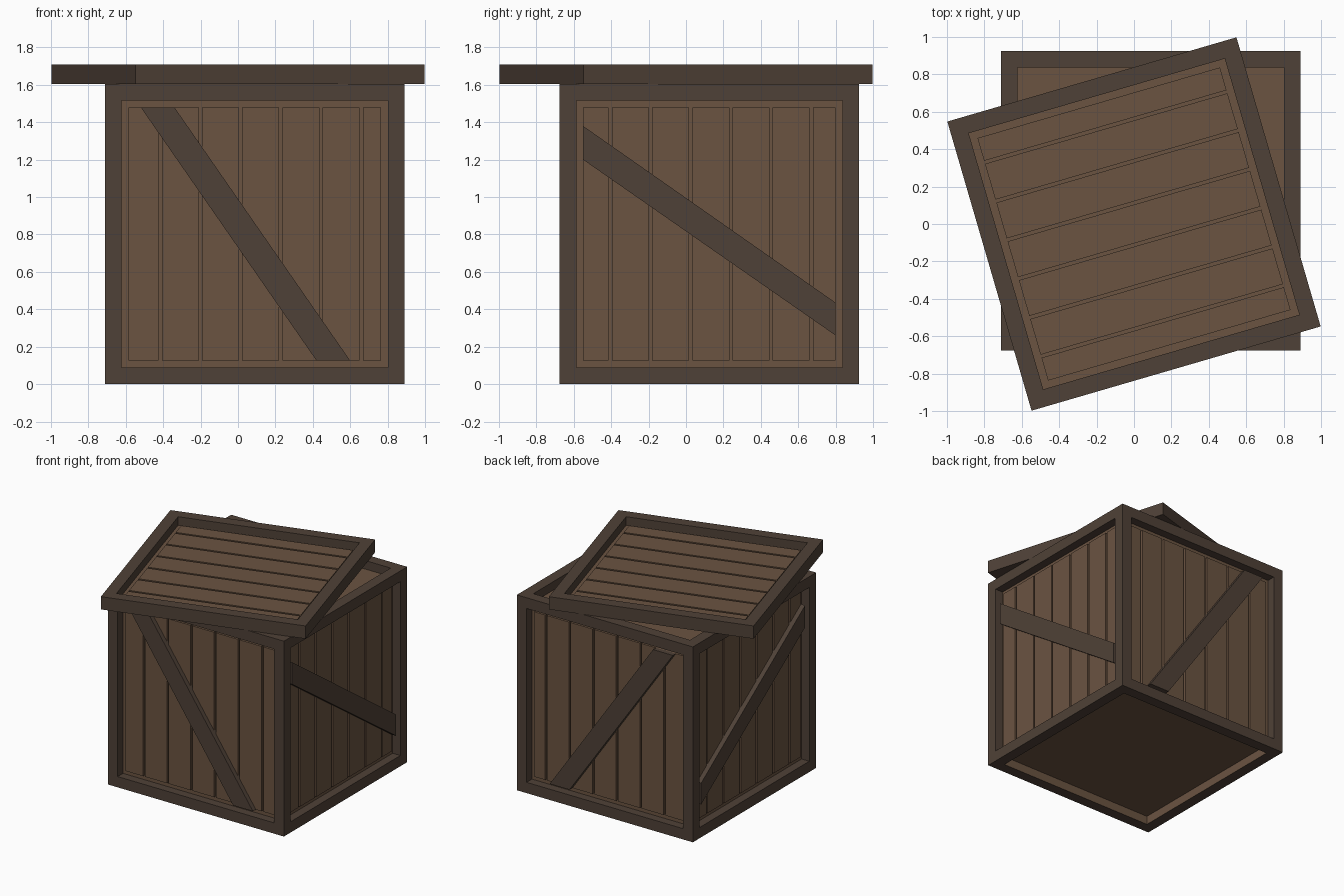
import bpy, bmesh
from math import radians
from mathutils import Matrix, Vector

if "Cube" in bpy.data.objects:
    bpy.data.objects.remove(bpy.data.objects["Cube"])


def material(name, rgb):
    m = bpy.data.materials.new(name)
    m.diffuse_color = (*rgb, 1)
    m.use_nodes = True
    m.node_tree.nodes["Principled BSDF"].inputs["Base Color"].default_value = m.diffuse_color
    return m


DARK = material("dark_wood", (0.078, 0.053, 0.038))
LIGHT = material("light_wood", (0.145, 0.087, 0.053))
CX, CY, H = 0.09, 0.125, 1.605     # crate centre and height
HALF, RIM, DEEP = 0.8, 0.125, 0.07  # half width, frame width, recess depth
INNER = HALF - RIM


def finish(bm, name, mats):
    bmesh.ops.recalc_face_normals(bm, faces=bm.faces)
    me = bpy.data.meshes.new(name)
    bm.to_mesh(me)
    bm.free()
    for m in mats:
        me.materials.append(m)
    ob = bpy.data.objects.new(name, me)
    bpy.context.collection.objects.link(ob)
    return ob


def framed_box(name, size, centre, rim, deep, wanted):
    """Box whose wanted faces are inset by the rim and pushed in."""
    bm = bmesh.new()
    bmesh.ops.create_cube(bm, size=1, matrix=Matrix.Translation(centre) @ Matrix.Diagonal((*size, 1)))
    bm.normal_update()
    faces = [f for f in bm.faces if wanted(f.normal)]
    bmesh.ops.inset_individual(bm, faces=faces, thickness=rim)
    for f in faces:
        n = f.normal.copy()
        new = bmesh.ops.extrude_discrete_faces(bm, faces=[f])["faces"][0]
        new.material_index = 1
        bmesh.ops.translate(bm, verts=new.verts, vec=-n * deep)
        if n.z < -0.5:  # light walls inside the bottom recess
            for e in new.edges:
                for g in e.link_faces:
                    g.material_index = 1
    return finish(bm, name, (DARK, LIGHT))


def prism(name, outline, axis, d0, d1, mat):
    """Extrude a 2D outline along an axis from d0 to d1."""
    place = {"x": lambda u, v, d: (d, u, v),
             "y": lambda u, v, d: (u, d, v),
             "z": lambda u, v, d: (u, v, d)}[axis]
    bm = bmesh.new()
    a, b = ([bm.verts.new(place(u, v, d)) for u, v in outline] for d in (d0, d1))
    bm.faces.new(a)
    bm.faces.new(b)
    for i in range(len(a)):
        j = (i + 1) % len(a)
        bm.faces.new((a[i], a[j], b[j], b[i]))
    return finish(bm, name, (mat,))


def plank_spans(lo, hi, first, pitch=0.215, gap=0.017):
    """Start and end of seven planks separated by six gaps."""
    mids = [first + pitch * i for i in range(6)]
    return list(zip([lo] + [m + gap / 2 for m in mids],
                    [m - gap / 2 for m in mids] + [hi]))


# Crate body with recessed panels on all six sides
framed_box("crate_frame", (2 * HALF, 2 * HALF, H), Vector((CX, CY, H / 2)), RIM, DEEP, lambda n: True)

# Vertical planks and a diagonal brace on each side
z0, z1 = RIM, H - RIM
x0, x1, y0, y1 = CX - INNER, CX + INNER, CY - INNER, CY + INNER
brace_fb = [(-0.52, z1), (-0.34, z1), (0.60, z0), (0.42, z0)]
brace_lr = [(y0, 1.38), (y0, 1.20), (y1, 0.26), (y1, 0.435)]
sides = (("front", "y", CY, -1, x0, x1, -0.416, brace_fb),
         ("back", "y", CY, 1, x0, x1, -0.416, brace_fb),
         ("right", "x", CX, 1, y0, y1, -0.405, brace_lr),
         ("left", "x", CX, -1, y0, y1, -0.405, brace_lr))
for side, axis, mid, sign, lo, hi, first, brace in sides:
    def depth(d):
        return mid + sign * (HALF - d)
    for i, (a, b) in enumerate(plank_spans(lo, hi, first)):
        prism(f"{side}_plank_{i + 1}", [(a, z0), (b, z0), (b, z1), (a, z1)],
              axis, depth(DEEP), depth(0.05), LIGHT)
    prism(f"{side}_brace", brace, axis, depth(DEEP), depth(0.012), DARK)

# Loose lid, turned on top of the crate
LID = 0.805
lid = [framed_box("lid_frame", (2 * LID, 2 * LID, 0.105), Vector((0, 0, 0.0525)),
                  0.13, DEEP, lambda n: n.z > 0.5)]
s = LID - 0.13
for i, (a, b) in enumerate(plank_spans(-s, s, -0.54, 0.216)):
    lid.append(prism(f"lid_plank_{i + 1}", [(-s, a), (s, a), (s, b), (-s, b)],
                     "z", 0.105 - DEEP, 0.055, LIGHT))
for ob in lid:
    ob.location.z = H
    ob.rotation_euler.z = radians(16.24)
